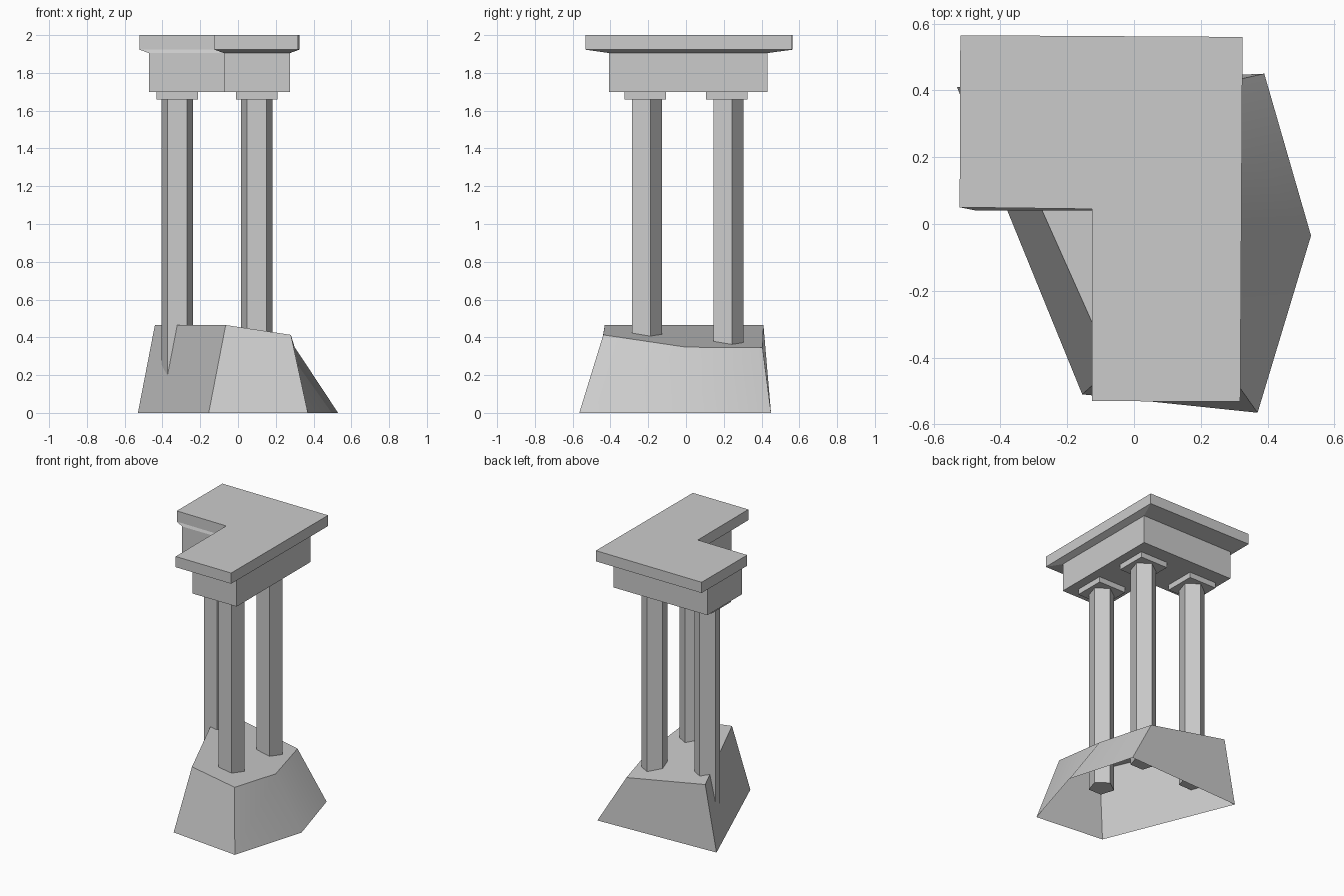
import bpy, bmesh, math

if "Cube" in bpy.data.objects:
    bpy.data.objects.remove(bpy.data.objects["Cube"])


def loft(name, rings, cap_bottom=True, smooth=None):
    """Skin matching rings of points into one closed-side mesh."""
    bm = bmesh.new()
    vs = [[bm.verts.new(p) for p in ring] for ring in rings]
    n = len(rings[0])
    for lo, hi in zip(vs, vs[1:]):
        for i in range(n):
            j = (i + 1) % n
            bm.faces.new((lo[i], lo[j], hi[j], hi[i]))
    bm.faces.new(vs[-1])
    if cap_bottom:
        bm.faces.new(vs[0][::-1])
    mesh = bpy.data.meshes.new(name)
    bm.to_mesh(mesh)
    bm.free()
    obj = bpy.data.objects.new(name, mesh)
    bpy.context.collection.objects.link(obj)
    if smooth:
        bpy.ops.object.select_all(action='DESELECT')
        obj.select_set(True)
        bpy.context.view_layer.objects.active = obj
        bpy.ops.object.shade_smooth_by_angle(angle=math.radians(smooth))
    return obj


def at(points, z):
    return [(x, y, z) for x, y in points]


def polygon(cx, cy, r, n, start):
    return [(cx + r * math.cos(start + math.tau * i / n),
             cy + r * math.sin(start + math.tau * i / n)) for i in range(n)]


# Rough five-sided plinth with a sloping broken top, open underneath
base_low = at([(-0.155, -0.51), (0.37, -0.565), (0.53, -0.035),
               (0.39, 0.45), (-0.53, 0.41)], 0)
base_high = [(-0.065, -0.43, 0.465), (0.28, -0.438, 0.413), (0.30, 0.0, 0.348),
             (0.19, 0.405, 0.345), (-0.44, 0.41, 0.465)]
loft("base", [base_low, base_high], cap_bottom=False, smooth=35)

# L-shaped entablature: plain block, flare, then overhanging slab
block = [(-0.075, -0.408), (0.275, -0.408), (0.275, 0.432),
         (-0.472, 0.432), (-0.472, 0.04), (-0.075, 0.04)]
slab = [(-0.125, -0.53), (0.318, -0.532), (0.325, 0.56),
        (-0.52, 0.565), (-0.522, 0.05), (-0.125, 0.045)]
loft("entablature", [at(block, 1.70), at(block, 1.905), at(slab, 1.923), at(slab, 2.0)])

# Three pentagonal columns with square capitals
columns = {"front_right": (0.099, -0.216), "back_right": (0.099, 0.216),
           "back_left": (-0.322, 0.216)}
for label, (cx, cy) in columns.items():
    shaft = polygon(cx, cy, 0.088, 5, math.pi / 2)
    loft(label + "_column", [at(shaft, 0.17), at(shaft, 1.66)])
    cap = polygon(cx, cy, 0.11 * math.sqrt(2), 4, math.pi / 4)
    loft(label + "_capital", [at(cap, 1.66), at(cap, 1.70)])
